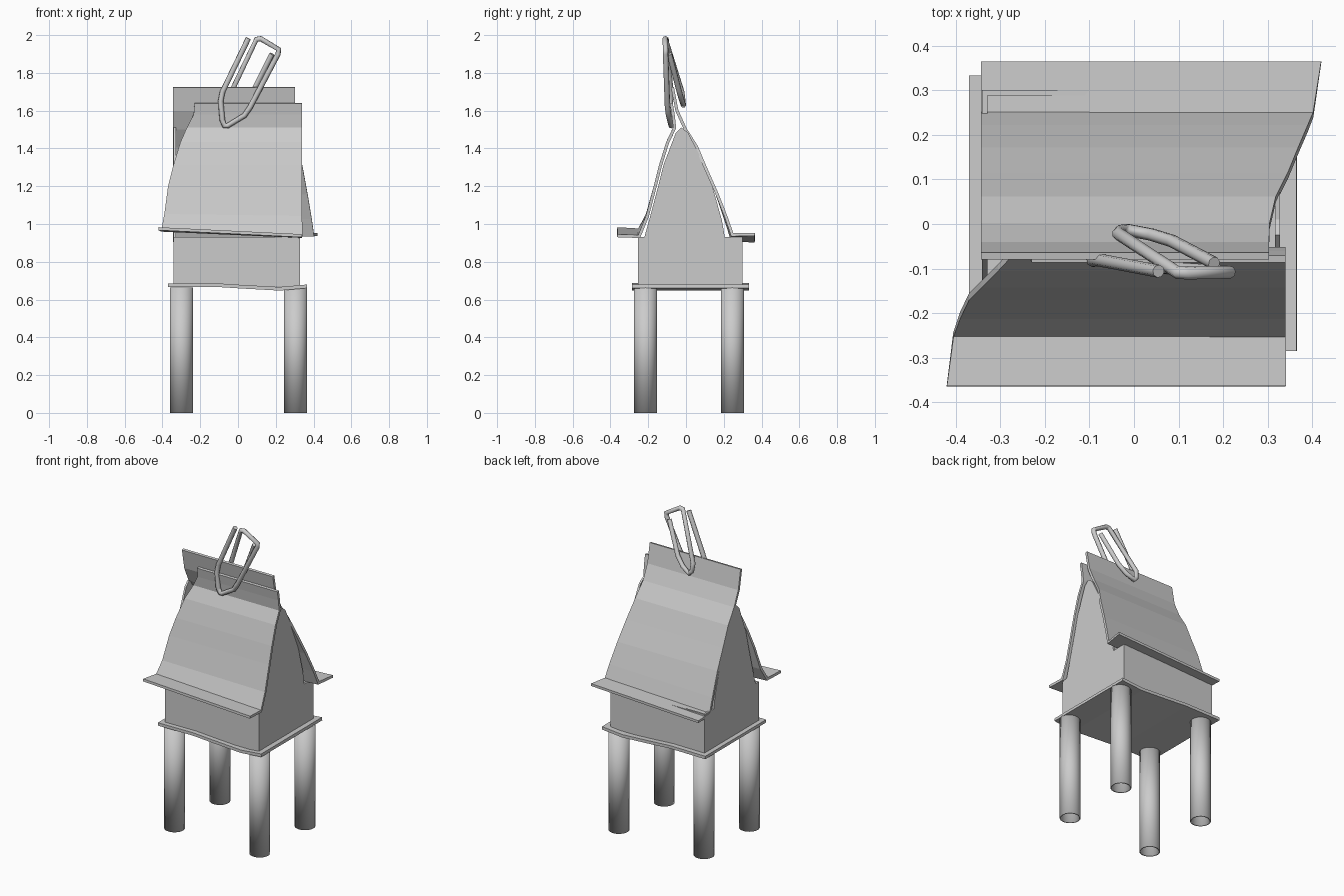
import bpy


def mesh_object(name, verts, faces, thickness=0.0, offset=0.0):
    me = bpy.data.meshes.new(name)
    me.from_pydata(verts, [], faces)
    me.update()
    ob = bpy.data.objects.new(name, me)
    bpy.context.collection.objects.link(ob)
    if thickness:
        mod = ob.modifiers.new("card", "SOLIDIFY")
        mod.thickness = thickness
        mod.offset = offset
        mod.use_even_offset = True
    return ob


def sheet(name, rows, thickness):
    """Bent card: each row is (y, z at left, z at right, x left, x right)."""
    verts = []
    for y, zl, zr, xl, xr in rows:
        verts += [(xl, y, zl), (xr, y, zr)]
    faces = [(2*i, 2*i + 1, 2*i + 3, 2*i + 2) for i in range(len(rows) - 1)]
    return mesh_object(name, verts, faces, thickness)


# hollow tube legs
for name, x, y in (("front_left_leg", -0.30, -0.215), ("front_right_leg", 0.305, -0.215),
                   ("back_left_leg", -0.30, 0.245), ("back_right_leg", 0.305, 0.245)):
    bpy.ops.mesh.primitive_cylinder_add(vertices=32, radius=0.061, depth=0.665,
                                        end_fill_type='NOTHING', location=(x, y, 0.3325))
    leg = bpy.context.object
    leg.name = name
    mod = leg.modifiers.new("wall", "SOLIDIFY")
    mod.thickness = 0.008
    mod.offset = -1
    bpy.ops.object.shade_smooth_by_angle()

# slightly warped floor card
warp = [(-0.37, 0.675), (-0.12, 0.677), (0.02, 0.668), (0.22, 0.657), (0.365, 0.670)]
verts = [(x, y, z) for x, z in warp for y in (-0.285, 0.333)]
faces = [(2*i, 2*i + 2, 2*i + 3, 2*i + 1) for i in range(len(warp) - 1)]
mesh_object("floor_card", verts, faces, 0.019)

# front and back walls
for name, y in (("front_wall", -0.249), ("back_wall", 0.294)):
    mesh_object(name, [(-0.335, y, 0.67), (0.325, y, 0.67), (0.325, y, 0.932), (-0.335, y, 0.932)],
                [(0, 1, 2, 3)], 0.012)

# end walls with gables
gable = [(-0.255, 0.67), (0.30, 0.67), (0.30, 0.932), (0.205, 0.932), (0.19, 1.02), (0.145, 1.18),
         (0.08, 1.35), (0.01, 1.485), (-0.025, 1.51), (-0.055, 1.48), (-0.12, 1.31),
         (-0.15, 1.19), (-0.195, 1.02), (-0.22, 0.932), (-0.255, 0.932)]
for name, x in (("left_gable", -0.335), ("right_gable", 0.322)):
    mesh_object(name, [(x, y, z) for y, z in gable], [tuple(range(len(gable)))], 0.012)

# roof sheets with eaves and upstanding ridge flaps
sheet("front_roof", [
    (-0.364, 0.975, 0.938, -0.42, 0.34), (-0.248, 0.968, 0.934, -0.405, 0.34),
    (-0.205, 1.05, 1.04, -0.39, 0.34), (-0.163, 1.20, 1.20, -0.37, 0.34),
    (-0.135, 1.31, 1.31, -0.342, 0.34), (-0.098, 1.43, 1.43, -0.305, 0.34),
    (-0.060, 1.51, 1.51, -0.27, 0.34), (-0.068, 1.58, 1.58, -0.235, 0.34),
    (-0.078, 1.64, 1.64, -0.23, 0.34)], 0.016)
sheet("back_roof", [
    (-0.072, 1.725, 1.725, -0.343, 0.303), (-0.048, 1.60, 1.60, -0.343, 0.303),
    (-0.005, 1.505, 1.505, -0.343, 0.304), (0.055, 1.41, 1.41, -0.343, 0.318),
    (0.108, 1.286, 1.286, -0.343, 0.345), (0.164, 1.16, 1.16, -0.343, 0.368),
    (0.215, 1.01, 1.03, -0.343, 0.39), (0.245, 0.915, 0.943, -0.343, 0.402),
    (0.364, 0.91, 0.945, -0.343, 0.42)], 0.016)

# paper clip holding the ridge
path = [(0.055, -0.106, 1.983), (-0.082, -0.080, 1.70), (-0.092, -0.082, 1.65),
        (-0.083, -0.082, 1.55), (-0.072, -0.078, 1.52), (-0.055, -0.078, 1.52),
        (0.035, -0.092, 1.575), (0.065, -0.098, 1.62), (0.212, -0.108, 1.90),
        (0.215, -0.108, 1.925), (0.12, -0.110, 1.981), (0.098, -0.109, 1.978),
        (-0.035, -0.022, 1.70), (-0.030, -0.016, 1.65), (-0.012, -0.014, 1.63),
        (0.04, -0.024, 1.66), (0.085, -0.038, 1.71), (0.18, -0.088, 1.90)]
cu = bpy.data.curves.new("paper_clip", 'CURVE')
cu.dimensions = '3D'
cu.bevel_depth = 0.0145
cu.bevel_resolution = 2
cu.use_fill_caps = True
sp = cu.splines.new('POLY')
sp.points.add(len(path) - 1)
for p, co in zip(sp.points, path):
    p.co = (*co, 1)
bpy.context.collection.objects.link(bpy.data.objects.new("paper_clip", cu))
